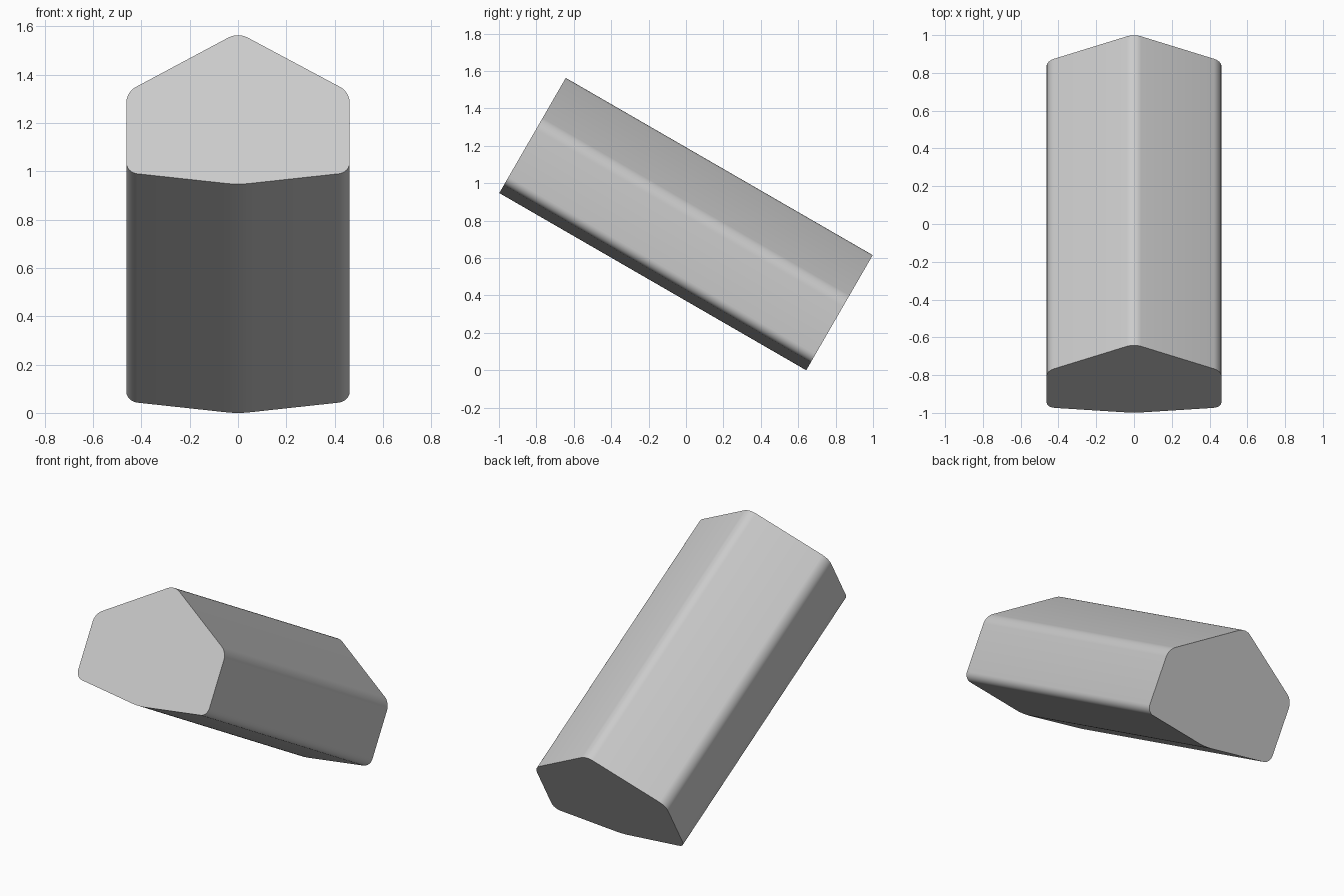
import bpy
import bmesh
import math
from mathutils import Matrix

cube = bpy.data.objects.get("Cube")
if cube:
    bpy.data.objects.remove(cube, do_unlink=True)

LENGTH = 1.895
TILT = math.radians(-30)

grey = bpy.data.materials.new("light grey")
grey.use_nodes = True
colour = (0.6, 0.6, 0.6, 1)
grey.diffuse_color = colour
grey.node_tree.nodes["Principled BSDF"].inputs["Base Color"].default_value = colour

# Gabled cross-section with a shallow keel, mirrored across x
half = [(0.462, 0.056), (0.462, 0.441)]
profile = [(0, -0.002)] + half + [(0, 0.726)] + [(-x, z) for x, z in reversed(half)]

# Extrude the section along y
bm = bmesh.new()
face = bm.faces.new([bm.verts.new((x, -LENGTH / 2, z)) for x, z in profile])
extruded = bmesh.ops.extrude_face_region(bm, geom=[face])["geom"]
moved = [v for v in extruded if isinstance(v, bmesh.types.BMVert)]
bmesh.ops.translate(bm, vec=(0, LENGTH, 0), verts=moved)
bmesh.ops.recalc_face_normals(bm, faces=bm.faces)

# Round the long edges only
long_edges = [e for e in bm.edges if abs(e.verts[0].co.y - e.verts[1].co.y) > 1]
bmesh.ops.bevel(bm, geom=long_edges, offset=0.045, offset_type='OFFSET',
                segments=6, profile=0.5, affect='EDGES')

# Tilt so the front end is raised, then centre and rest on the ground
bmesh.ops.transform(bm, matrix=Matrix.Rotation(TILT, 4, 'X'), verts=bm.verts)
ys = [v.co.y for v in bm.verts]
lift = min(v.co.z for v in bm.verts)
bmesh.ops.translate(bm, vec=(0, -(min(ys) + max(ys)) / 2, -lift), verts=bm.verts)

mesh = bpy.data.meshes.new("tilted_block")
bm.to_mesh(mesh)
bm.free()
mesh.materials.append(grey)
block = bpy.data.objects.new("tilted_block", mesh)
bpy.context.collection.objects.link(block)

bpy.ops.object.select_all(action='DESELECT')
block.select_set(True)
bpy.context.view_layer.objects.active = block
bpy.ops.object.shade_smooth_by_angle(angle=math.radians(30))
